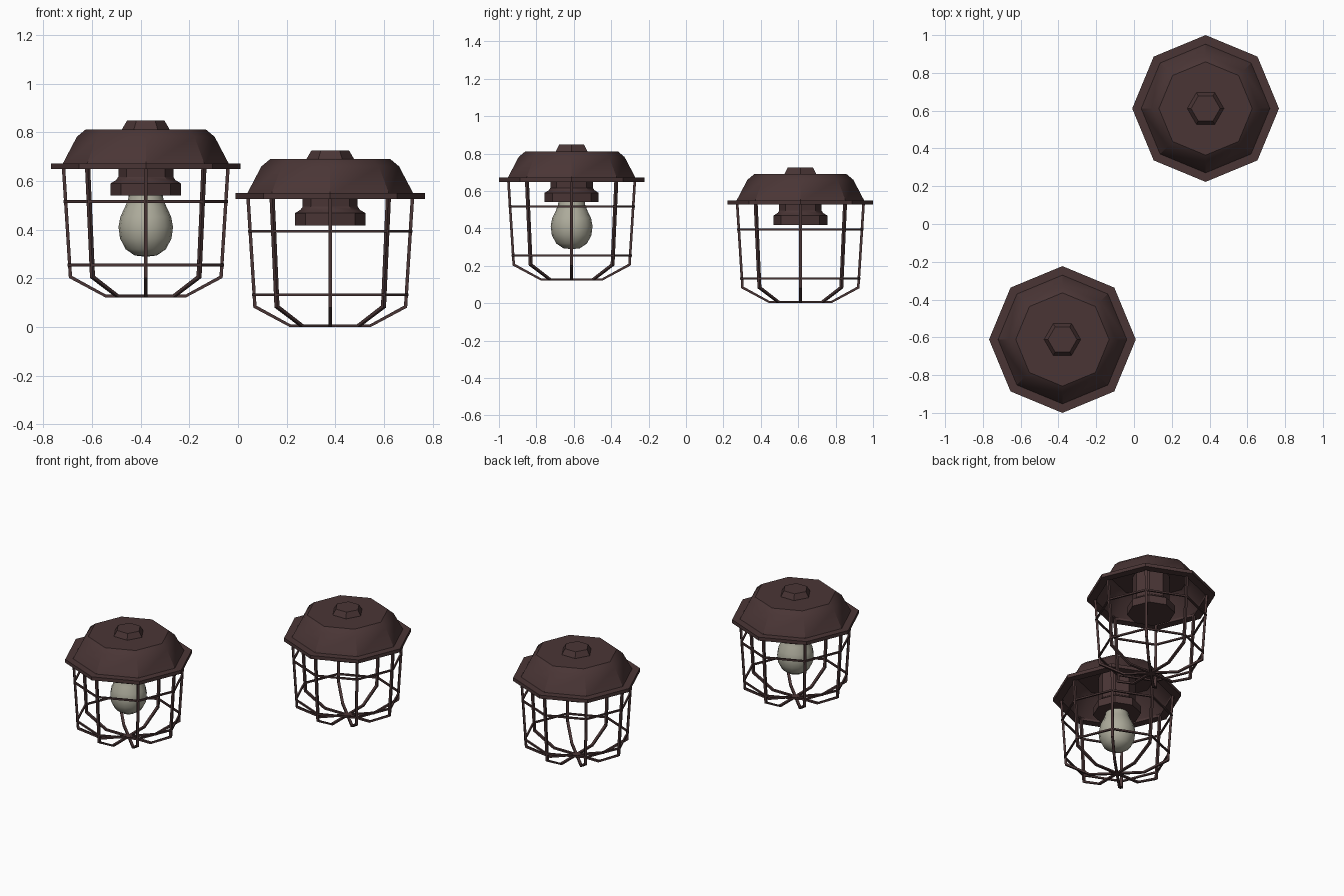
import bpy, bmesh, math

if "Cube" in bpy.data.objects:
    bpy.data.objects.remove(bpy.data.objects["Cube"])


def material(name, rgb):
    m = bpy.data.materials.new(name)
    m.diffuse_color = (*rgb, 1)
    m.use_nodes = True
    m.node_tree.nodes["Principled BSDF"].inputs["Base Color"].default_value = m.diffuse_color
    return m


BROWN = material("brown metal", (0.068, 0.036, 0.036))
GLASS = material("bulb glass", (0.42, 0.41, 0.33))


def finish(bm, name, mat, loc, smooth=None):
    bmesh.ops.remove_doubles(bm, verts=bm.verts, dist=1e-5)
    bmesh.ops.recalc_face_normals(bm, faces=bm.faces)
    me = bpy.data.meshes.new(name)
    bm.to_mesh(me)
    bm.free()
    me.materials.append(mat)
    ob = bpy.data.objects.new(name, me)
    ob.location = loc
    bpy.context.collection.objects.link(ob)
    if smooth:
        bpy.ops.object.select_all(action='DESELECT')
        ob.select_set(True)
        bpy.context.view_layer.objects.active = ob
        bpy.ops.object.shade_smooth_by_angle(angle=math.radians(smooth))
    return ob


def lathe(bm, profile, sides, closed=False):
    """Spin an (r, z) profile around the z axis."""
    def ring(i):
        a = math.tau * i / sides
        return [bm.verts.new((r * math.cos(a), r * math.sin(a), z)) for r, z in profile]
    rings = [ring(i) for i in range(sides)]
    n = len(profile)
    for i in range(sides):
        a, b = rings[i], rings[(i + 1) % sides]
        for j in range(n if closed else n - 1):
            k = (j + 1) % n
            if profile[j][0] == 0 and profile[k][0] == 0:
                continue
            if profile[j][0] == 0:
                bm.faces.new((a[j], b[k], a[k]))
            elif profile[k][0] == 0:
                bm.faces.new((a[j], b[j], a[k]))
            else:
                bm.faces.new((a[j], b[j], b[k], a[k]))


def turned(name, profile, sides, mat, loc, smooth=None, closed=False):
    bm = bmesh.new()
    lathe(bm, profile, sides, closed)
    return finish(bm, name, mat, loc, smooth)


def cage(name, loc):
    bm = bmesh.new()
    # eight bent bars meeting under the bulb
    outer = [(0.345, 0.535), (0.316, 0.08), (0.166, 0.0), (0, 0.0)]
    inner = [(0.331, 0.535), (0.303, 0.088), (0.163, 0.011), (0, 0.011)]
    w = 0.008
    for i in range(8):
        c, s = math.cos(math.tau * i / 8), math.sin(math.tau * i / 8)

        def v(p, t):
            return bm.verts.new((p[0] * c - t * s, p[0] * s + t * c, p[1]))
        secs = [(v(o, -w), v(o, w), v(n, w), v(n, -w)) for o, n in zip(outer, inner)]
        for p, q in zip(secs, secs[1:]):
            for j in range(4):
                k = (j + 1) % 4
                bm.faces.new((p[j], p[k], q[k], q[j]))
        bm.faces.new(secs[0])
        bm.faces.new(secs[-1])
    # two hoops
    for r, z in ((0.333, 0.394), (0.317, 0.133)):
        h = 0.0055
        lathe(bm, [(r - h, z - h), (r + h, z - h), (r + h, z + h), (r - h, z + h)], 8, True)
    return finish(bm, name, BROWN, loc)


def lamp(tag, loc, bulb):
    # hollow shade and its flat rim
    turned("shade_" + tag, [(0.346, 0.54), (0.283, 0.66), (0.247, 0.69), (0, 0.69),
                            (0, 0.675), (0.24, 0.675), (0.272, 0.65), (0.333, 0.54)],
           8, BROWN, loc, 40)
    turned("rim_" + tag, [(0.3885, 0.527), (0.3885, 0.55), (0.335, 0.55), (0.335, 0.527)],
           8, BROWN, loc, closed=True)
    # hexagonal cap
    turned("cap_" + tag, [(0.097, 0.685), (0.097, 0.692), (0.077, 0.726), (0, 0.726)],
           6, BROWN, loc)
    # socket with flared skirt
    turned("socket_" + tag, [(0.113, 0.68), (0.113, 0.495), (0.122, 0.482), (0.145, 0.468),
                             (0.145, 0.418), (0, 0.418)], 8, BROWN, loc, 30)
    cage("cage_" + tag, loc)
    if bulb:
        turned("bulb_" + tag, [(0, 0.167), (0.045, 0.172), (0.083, 0.198), (0.106, 0.243),
                               (0.112, 0.29), (0.104, 0.332), (0.085, 0.372),
                               (0.072, 0.405), (0.07, 0.44)], 16, GLASS, loc, 60)


lamp("front", (-0.379, -0.6115, 0.122), True)
lamp("back", (0.379, 0.6115, 0.0), False)
